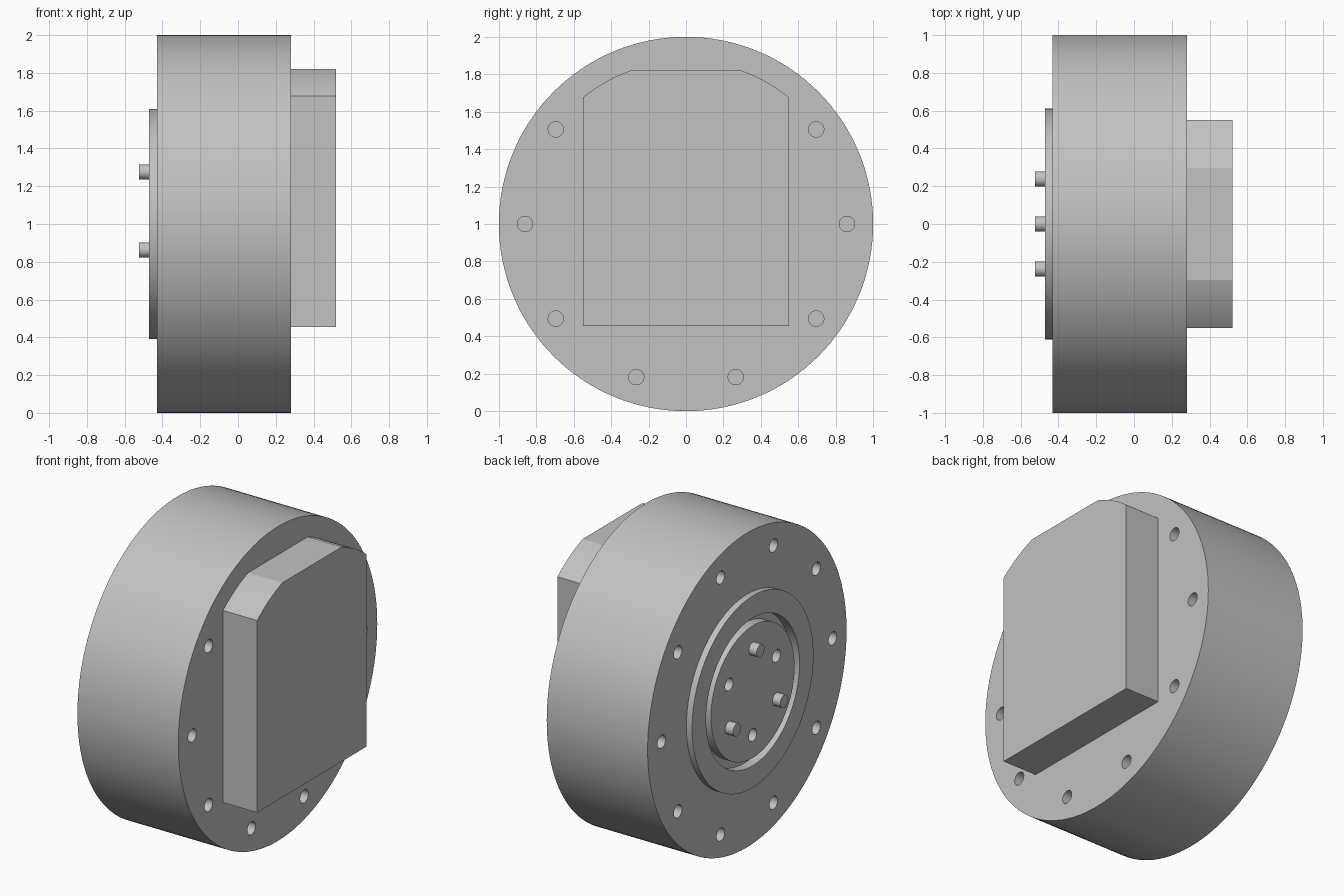
import bpy, bmesh
from math import cos, sin, radians, pi, asin, acos
from mathutils import Matrix, Vector

cube = bpy.data.objects.get("Cube")
if cube:
    bpy.data.objects.remove(cube, do_unlink=True)

grey = bpy.data.materials.new("plain grey")
grey.use_nodes = True
colour = (0.54, 0.54, 0.54, 1)
grey.diffuse_color = colour
grey.node_tree.nodes["Principled BSDF"].inputs["Base Color"].default_value = colour

AXIS_Z = 1.0      # height of the housing's axis
FACE_L, FACE_R, PLATE = -0.43, 0.28, -0.47


def finish(name, bm):
    bmesh.ops.recalc_face_normals(bm, faces=bm.faces)
    mesh = bpy.data.meshes.new(name)
    bm.to_mesh(mesh)
    bm.free()
    mesh.materials.append(grey)
    obj = bpy.data.objects.new(name, mesh)
    bpy.context.collection.objects.link(obj)
    return obj


def select_only(obj):
    bpy.ops.object.select_all(action='DESELECT')
    obj.select_set(True)
    bpy.context.view_layer.objects.active = obj


def smooth(obj):
    select_only(obj)
    bpy.ops.object.shade_smooth_by_angle(angle=radians(30))


def rod(bm, x0, x1, ring, angle, radius):
    """Cylinder along x, placed on a ring around the housing axis."""
    a = radians(angle)
    place = Matrix.Translation(((x0 + x1) / 2, ring * cos(a), AXIS_Z + ring * sin(a)))
    bmesh.ops.create_cone(bm, cap_ends=True, segments=32, radius1=radius, radius2=radius,
                          depth=abs(x1 - x0), matrix=place @ Matrix.Rotation(pi / 2, 4, 'Y'))


# Housing: revolved drum with a raised plate and a round groove
profile = [(PLATE, 0), (PLATE, 0.42), (-0.41, 0.42), (-0.41, 0.47), (PLATE, 0.47),
           (PLATE, 0.61), (FACE_L, 0.61), (FACE_L, 1), (FACE_R, 1), (FACE_R, 0)]
bm = bmesh.new()
verts = [bm.verts.new((x, 0, AXIS_Z + r)) for x, r in profile]
edges = [bm.edges.new(pair) for pair in zip(verts, verts[1:])]
bmesh.ops.spin(bm, geom=verts + edges, cent=(0, 0, AXIS_Z), axis=(1, 0, 0),
               angle=2 * pi, steps=128, use_merge=True)
bmesh.ops.remove_doubles(bm, verts=bm.verts, dist=1e-5)
housing = finish("housing", bm)

# Blind screw holes on both faces, and three dowel holes in the plate
DEPTH = 0.2
bm = bmesh.new()
for i in range(10):
    rod(bm, FACE_L - 0.02, FACE_L + DEPTH, 0.86, 36 * i, 0.041)
    if i not in (2, 3):
        rod(bm, FACE_R - DEPTH, FACE_R + 0.02, 0.86, 36 * i, 0.041)
for angle in (30, 150, 270):
    rod(bm, PLATE - 0.02, PLATE + DEPTH, 0.275, angle, 0.04)
cutter = finish("hole_cutter", bm)
cutter.hide_render = True

cut = housing.modifiers.new("holes", 'BOOLEAN')
cut.operation = 'DIFFERENCE'
cut.solver = 'EXACT'
cut.object = cutter
select_only(housing)
bpy.ops.object.modifier_apply(modifier=cut.name)
bpy.data.objects.remove(cutter, do_unlink=True)
smooth(housing)

# Locating pins on the plate
for name, angle in (("top_pin", 90), ("front_pin", 210), ("rear_pin", 330)):
    bm = bmesh.new()
    rod(bm, -0.525, PLATE + 0.01, 0.275, angle, 0.04)
    smooth(finish(name, bm))

# Mounting block: square sides and base, arched shoulders, flat top
HALF, BOTTOM, TOP, ARC = 0.55, -0.545, 0.82, 0.872
start, end = acos(HALF / ARC), asin(TOP / ARC)
shoulder = [(ARC * cos(t), ARC * sin(t))
            for t in (start + (end - start) * i / 12 for i in range(13))]
side = [(HALF, BOTTOM)] + shoulder
outline = side + [(-y, z) for y, z in reversed(side)]
bm = bmesh.new()
face = bm.faces.new([bm.verts.new((FACE_R, y, AXIS_Z + z)) for y, z in outline])
grown = bmesh.ops.extrude_face_region(bm, geom=[face], use_keep_orig=True)
bmesh.ops.translate(bm, vec=Vector((0.24, 0, 0)),
                    verts=[g for g in grown["geom"] if isinstance(g, bmesh.types.BMVert)])
block = finish("mounting_block", bm)
select_only(block)
bpy.ops.object.shade_smooth_by_angle(angle=radians(12))
